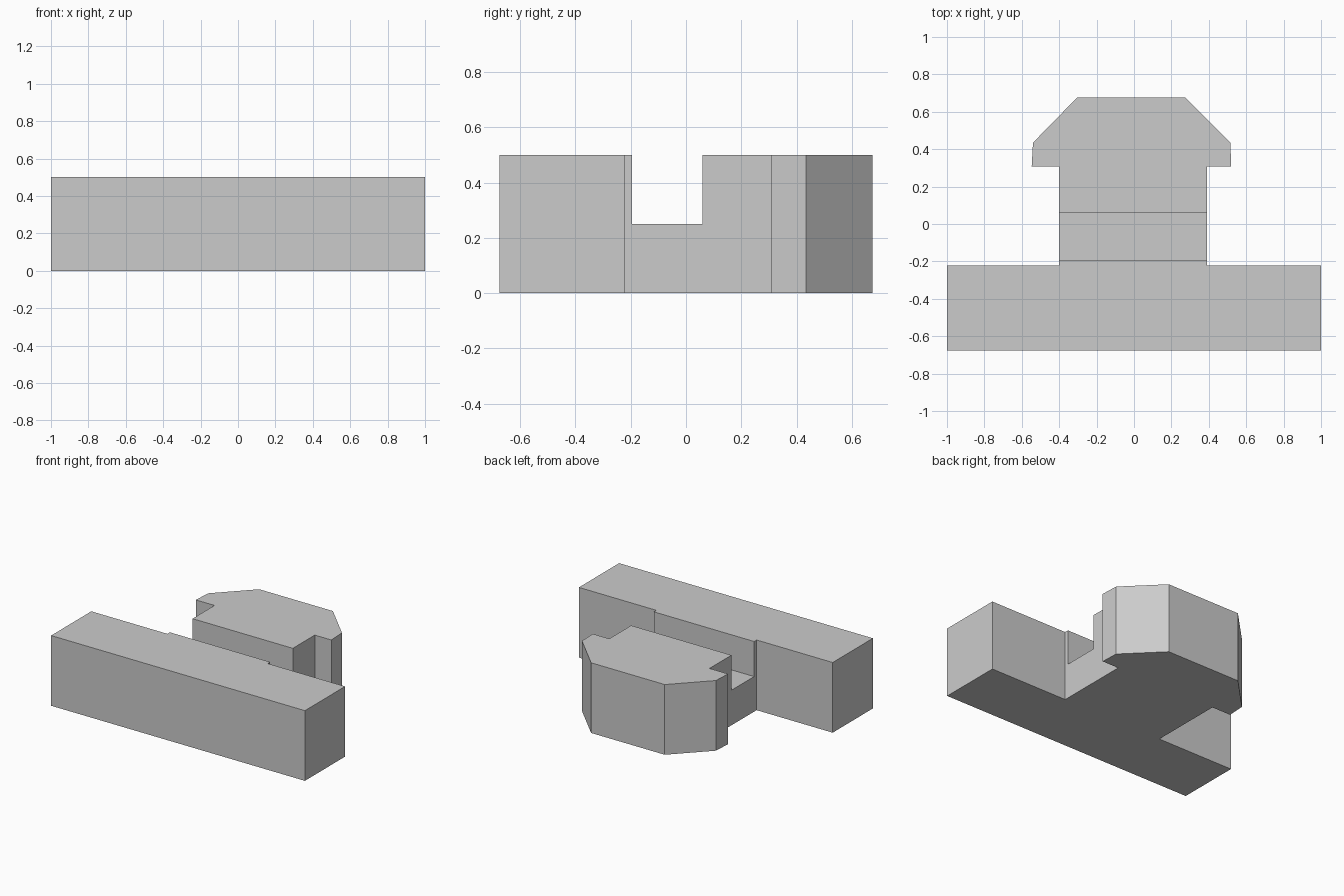
import bpy
import bmesh

HEIGHT = 0.5

cube = bpy.data.objects.get("Cube")
if cube:
    bpy.data.objects.remove(cube, do_unlink=True)

grey = bpy.data.materials.new("plain grey")
grey.use_nodes = True
colour = (0.6, 0.6, 0.6, 1)
grey.diffuse_color = colour
grey.node_tree.nodes["Principled BSDF"].inputs["Base Color"].default_value = colour


def extrude_outline(name, outline, bottom, top):
    """Make a solid by raising a flat outline."""
    bm = bmesh.new()
    face = bm.faces.new([bm.verts.new((x, y, bottom)) for x, y in outline])
    raised = bmesh.ops.extrude_face_region(bm, geom=[face])["geom"]
    verts = [v for v in raised if isinstance(v, bmesh.types.BMVert)]
    bmesh.ops.translate(bm, verts=verts, vec=(0, 0, top - bottom))
    bmesh.ops.recalc_face_normals(bm, faces=bm.faces)
    mesh = bpy.data.meshes.new(name)
    bm.to_mesh(mesh)
    bm.free()
    mesh.materials.append(grey)
    obj = bpy.data.objects.new(name, mesh)
    bpy.context.collection.objects.link(obj)
    return obj


# Wide bar, narrower neck and chamfered head in one outline
body = extrude_outline("connector_body", [
    (-1, -0.675), (1, -0.675), (1, -0.223), (0.39, -0.223),
    (0.39, 0.307), (0.52, 0.307), (0.515, 0.435), (0.275, 0.675),
    (-0.305, 0.675), (-0.54, 0.435), (-0.547, 0.307), (-0.4, 0.307),
    (-0.4, -0.223), (-1, -0.223)], 0, HEIGHT)

# Cross slot over the neck
slot = extrude_outline("slot_cutter", [
    (-0.7, -0.195), (0.7, -0.195), (0.7, 0.06), (-0.7, 0.06)],
    HEIGHT / 2, HEIGHT + 0.2)
slot.hide_render = True
slot.hide_viewport = True

cut = body.modifiers.new("cross slot", 'BOOLEAN')
cut.operation = 'DIFFERENCE'
cut.solver = 'EXACT'
cut.object = slot
